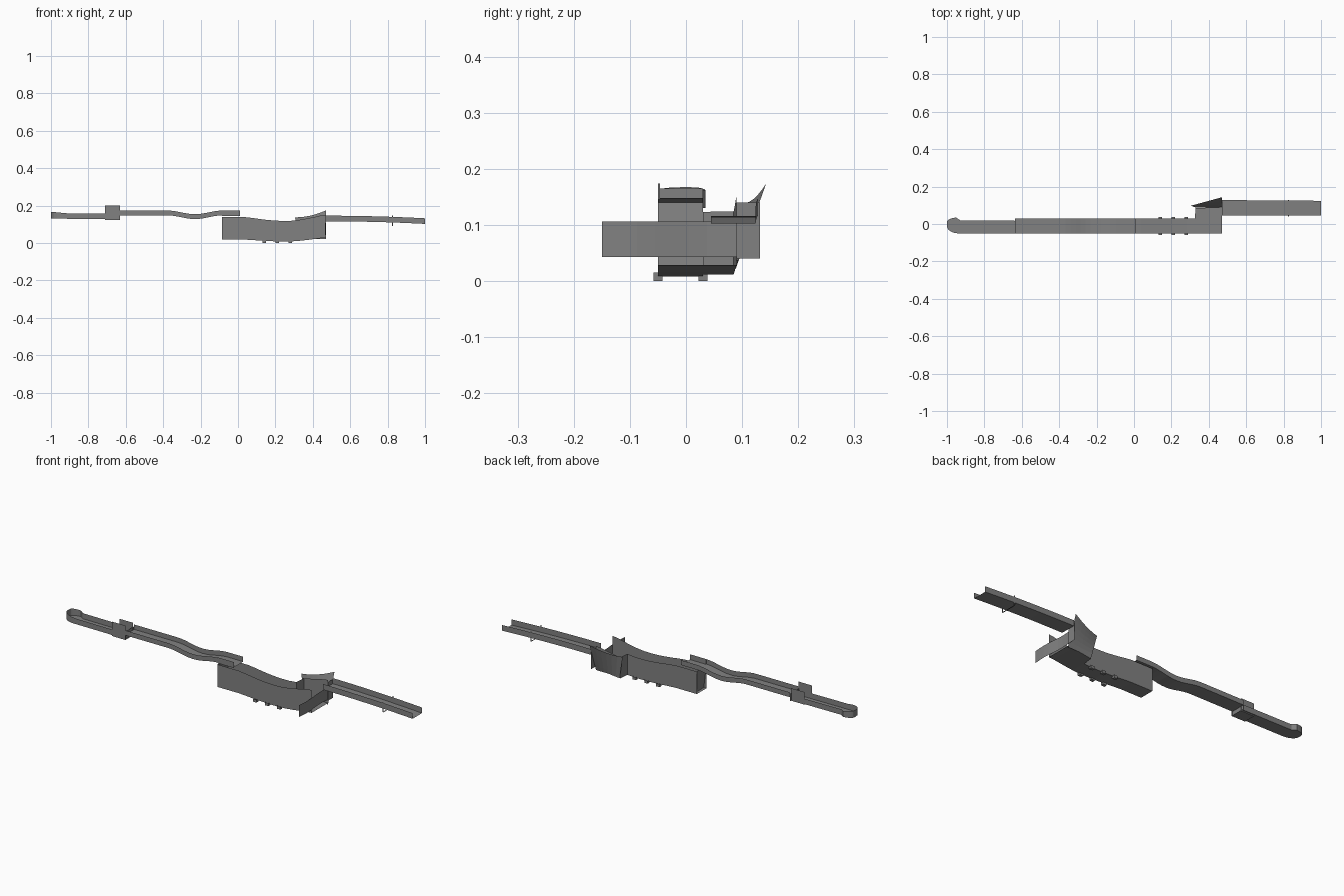
import bpy, bmesh
from math import sin, cos, pi, sqrt

cube = bpy.data.objects.get("Cube")
if cube:
    bpy.data.objects.remove(cube, do_unlink=True)

grey = bpy.data.materials.new("plain_grey")
grey.use_nodes = True
grey.diffuse_color = (0.22, 0.22, 0.22, 1)
grey.node_tree.nodes["Principled BSDF"].inputs["Base Color"].default_value = grey.diffuse_color

# Shared wall positions of the chutes and the basin
FRONT, BACK = -0.05, 0.03
OUTLET = 0.47


def mix(start, end, t):
    return start + (end - start) * t


def steps(count):
    """Even fractions from nought to one."""
    return [i / count for i in range(count + 1)]


def sheet(name, rows, closed_start=False, closed_end=False):
    """Thin surface through rows of points, with optional end caps."""
    bm = bmesh.new()
    grid = [[bm.verts.new(point) for point in row] for row in rows]
    for row, following in zip(grid, grid[1:]):
        for i in range(len(row) - 1):
            bm.faces.new((row[i], following[i], following[i + 1], row[i + 1]))
    if closed_start:
        bm.faces.new(grid[0])
    if closed_end:
        bm.faces.new(reversed(grid[-1]))
    mesh = bpy.data.meshes.new(name)
    bm.to_mesh(mesh)
    bm.free()
    mesh.materials.append(grey)
    part = bpy.data.objects.new(name, mesh)
    bpy.context.collection.objects.link(part)


def section(x, front, back, floor, rim, back_rim=None):
    """U-shaped cross-section of an open channel."""
    return [(x, front, rim), (x, front, floor), (x, back, floor),
            (x, back, rim if back_rim is None else back_rim)]


def panel(name, x, front, back, bottom, top, lean=0):
    """Upright board across the channel, its foot moved by lean."""
    sheet(name, [[(x + lean, front, bottom), (x + lean, back, bottom)],
                 [(x, front, top), (x, back, top)]])


# Upper chute with a rounded closed end that bulges to the back
def upper_chute(reach):
    rounding = sqrt(1 - max(0, 1 - reach / 0.06) ** 2)
    bulge = 0.015 if reach < 0.07 else 0
    return section(reach - 1, mix(-0.01, FRONT, rounding), mix(0.01, 0.02 + bulge, rounding),
                   mix(0.13, 0.125, reach), mix(0.167, 0.157, min(1, reach * 10)))


distances = [t * t * 0.07 for t in steps(6)] + [0.08, 0.36]
sheet("upper_chute", [upper_chute(d) for d in distances], closed_start=True)

# Gate where the two chutes meet
sheet("gate", [section(x, FRONT, 0.015, 0.123, 0.2, 0.19) for x in (-0.71, -0.63)])
panel("gate_panel", -0.634, FRONT, BACK, 0.125, 0.165)


# Wavy chute: level at first, then dipping before its lip
def wavy_chute(t):
    x = mix(-0.635, 0.01, t)
    dip = cos(min(1, abs(x + 0.23) / 0.15) * pi / 2) ** 2
    floor = 0.148 - 0.02 * dip
    return section(x, FRONT, BACK, floor, floor + 0.026)


sheet("wavy_chute", [wavy_chute(t) for t in steps(24)])
sheet("chute_lip", [section(x, FRONT, FRONT + 0.004, 0.145, 0.174) for x in (-0.085, 0.01)],
      closed_start=True, closed_end=True)


# Deep basin: sags in the middle, rises and widens to the back at its outlet
def basin(x, back):
    sag = sin(pi * max(0, min(1, (x - 0.05) / 0.4)))
    rise = max(0, (x - 0.3) / (OUTLET - 0.3))
    floor = mix(0.018, 0.028, rise) - 0.01 * sag
    rim = mix(0.138, 0.15, rise) - 0.02 * sag
    return section(x, FRONT, back, floor, rim)


narrow = [basin(mix(-0.085, 0.325, t), BACK) for t in steps(10)]
wide = [basin(mix(0.33, OUTLET, t), mix(0.085, 0.09, t)) for t in steps(5)]
sheet("basin", narrow + wide)
panel("basin_end_wall", -0.085, FRONT, BACK, 0.018, 0.14, lean=0.015)

# Cross board at the outlet, slightly wavy
sheet("outlet_board", [[(0.466 + 0.004 * sin(t * pi * 2), mix(-0.15, 0.1, t), z)
                        for z in (0.043, 0.106)] for t in steps(8)])


# Flared splash guard: leans outward and curls up towards the outlet
def splash_guard(across, up):
    x = mix(0.33 - 0.025 * up, OUTLET, across)
    lean = mix(0.01, 0.055, across) * up
    top = mix(0.137, 0.174, across ** 2)
    return x, 0.088 + lean, mix(0.02, top, up)


sheet("splash_guard", [[splash_guard(across, up) for across in steps(6)] for up in steps(6)])
panel("guard_wing", OUTLET, 0.09, 0.132, 0.04, 0.14)


# Lower chute, sloping gently to its open end
def lower_chute(t):
    floor = mix(0.116, 0.102, t * t)
    return section(mix(OUTLET, 1, t), 0.045, mix(0.128, 0.124, t), floor, floor + 0.03)


sheet("lower_chute", [lower_chute(t) for t in steps(8)])
sheet("chute_bracket", [section(x, 0.041, 0.127, 0.092, 0.146) for x in (0.824, 0.83)])

# Small cleats along both lower edges of the basin
for x in (0.14, 0.21, 0.28):
    for y in (FRONT, BACK):
        sheet("basin_cleat", [section(x + side, y - 0.008, y + 0.008, 0, 0.015)
                              for side in (-0.01, 0.01)], closed_start=True, closed_end=True)
